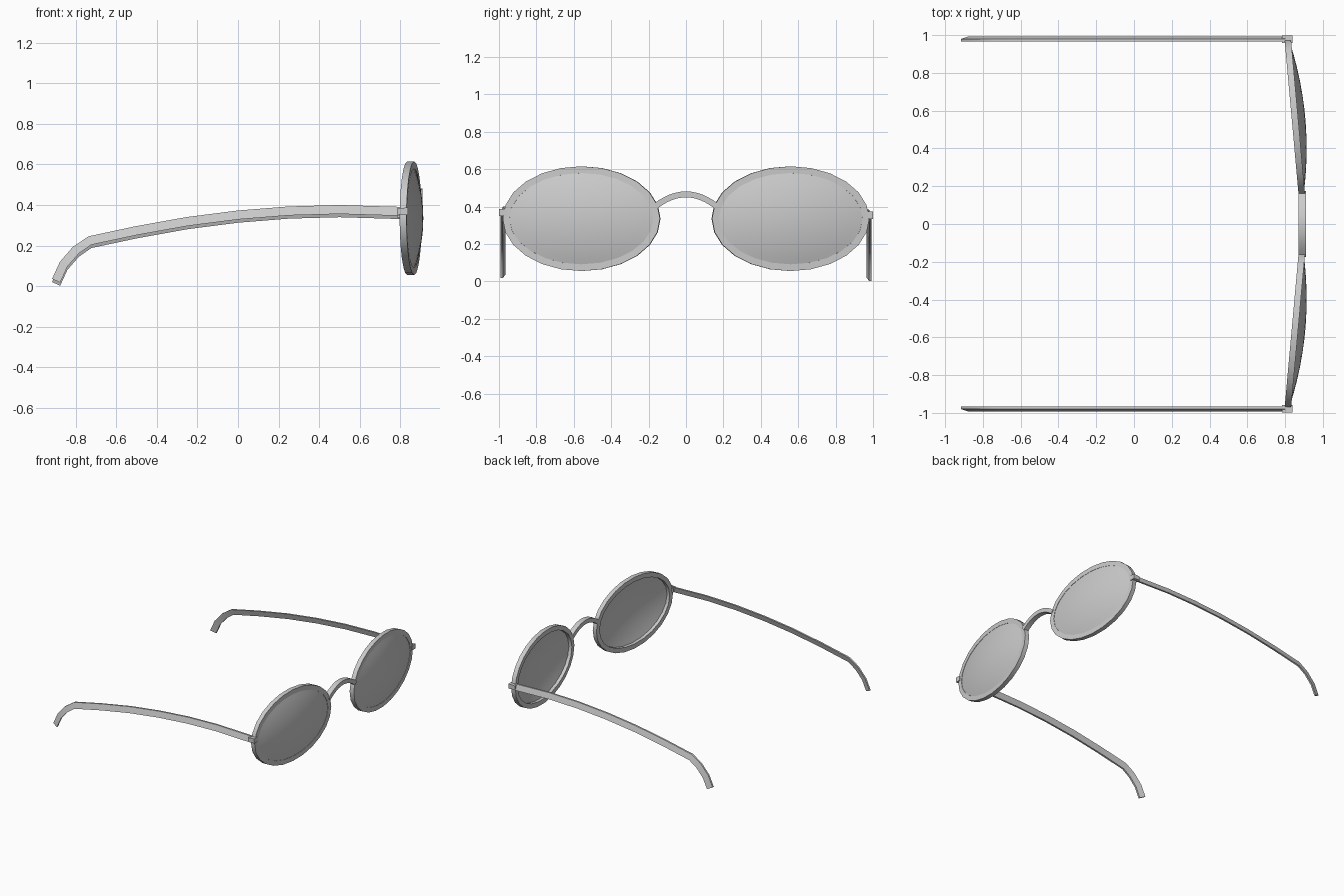
import bpy, bmesh, math
from mathutils import Vector

cube = bpy.data.objects.get("Cube")
if cube:
    bpy.data.objects.remove(cube)

grey = bpy.data.materials.new("plain_grey")
grey.use_nodes = True
grey.diffuse_color = (0.6, 0.6, 0.6, 1)
grey.node_tree.nodes["Principled BSDF"].inputs["Base Color"].default_value = (0.6, 0.6, 0.6, 1)

TILT = math.atan2(0.075, 0.83)
RIM_A, RIM_B, RIM_W = 0.422, 0.28, 0.036


def finish(bm, name, angle=30):
    bmesh.ops.recalc_face_normals(bm, faces=bm.faces)
    mesh = bpy.data.meshes.new(name)
    bm.to_mesh(mesh)
    bm.free()
    obj = bpy.data.objects.new(name, mesh)
    bpy.context.collection.objects.link(obj)
    mesh.materials.append(grey)
    bpy.ops.object.select_all(action='DESELECT')
    obj.select_set(True)
    bpy.context.view_layer.objects.active = obj
    bpy.ops.object.shade_smooth_by_angle(angle=math.radians(angle))
    return obj


def skin(bm, loops, closed=False):
    """Join equal rings of points with quads; returns the vertex rings."""
    rings = [[bm.verts.new(p) for p in loop] for loop in loops]
    n = len(rings[0])
    pairs = list(zip(rings, rings[1:])) + ([(rings[-1], rings[0])] if closed else [])
    for r, q in pairs:
        for i in range(n):
            j = (i + 1) % n
            bm.faces.new((r[i], r[j], q[j], q[i]))
    return rings


def eye_point(side, a, b, d):
    """Place a point of the tilted eyepiece: across, up, forward."""
    x = 0.852 - a * math.sin(TILT) + d * math.cos(TILT)
    y = 0.558 + a * math.cos(TILT) + d * math.sin(TILT)
    return Vector((x, side * y, 0.335 + b))


def ellipse(side, ra, rb, d, n):
    return [eye_point(side, ra * math.cos(2 * math.pi * i / n),
                      rb * math.sin(2 * math.pi * i / n), d) for i in range(n)]


def make_rim(side, name):
    bm = bmesh.new()
    h = 0.017
    inner = (RIM_A - RIM_W, RIM_B - RIM_W)
    skin(bm, [ellipse(side, *r, d, 24) for r, d in
              (((RIM_A, RIM_B), -h), ((RIM_A, RIM_B), h), (inner, h), (inner, -h))], True)
    finish(bm, name)


def make_lens(side, name):
    bm = bmesh.new()
    # thin dome, outer skin then inner skin
    loops = []
    steps = [0.1, 0.3, 0.5, 0.7, 0.85, 1]
    for drop, radii in ((0, steps), (0.006, steps[::-1])):
        for r in radii:
            loops.append(ellipse(side, 0.394 * r, 0.252 * r,
                                 0.012 + 0.043 * (1 - r * r) - drop, 32))
    rings = skin(bm, loops)
    bm.faces.new(rings[0])
    bm.faces.new(rings[-1])
    finish(bm, name, 40)


def sweep(name, path, section):
    """Sweep a section along a path; section(point, normal) gives a ring."""
    bm = bmesh.new()
    loops = []
    for i, p in enumerate(path):
        t = (path[min(i + 1, len(path) - 1)] - path[max(i - 1, 0)]).normalized()
        loops.append(section(p, t))
    rings = skin(bm, loops)
    bm.faces.new(rings[0])
    bm.faces.new(rings[-1])
    finish(bm, name, 25)


# Temple arm centre line: (x, z), hinge to ear tip
ARM = [(0.80, 0.361), (0.5, 0.37), (0.25, 0.363), (0, 0.343), (-0.25, 0.311),
       (-0.5, 0.266), (-0.73, 0.217), (-0.80, 0.169), (-0.86, 0.1), (-0.897, 0.019)]


def make_arm(side, name):
    # slanted section: the outer face leans up, the inner face leans down
    def section(p, t):
        up = Vector((-t.z, 0, t.x))
        if up.z < 0 or t.x < 0:
            up = -up
        out = Vector((0, side, 0))
        return [p + out * o + up * u for o, u in
                ((-0.014, 0.022), (0, 0.022), (0.014, -0.022), (0, -0.022))]
    path = [Vector((x, side * 0.979, z - side * 0.008)) for x, z in ARM]
    sweep(name, path, section)


def make_hinge(side, name):
    bm = bmesh.new()
    bmesh.ops.create_cube(bm, size=1)
    for v in bm.verts:
        # taper toward the arm
        h = 0.038 if v.co.x > 0 else 0.03
        v.co = (0.812 + v.co.x * 0.055, side * (0.979 + v.co.y * 0.04),
                0.361 - side * 0.008 + v.co.z * h)
    finish(bm, name)


for side, word in ((-1, "front"), (1, "back")):
    make_rim(side, word + "_rim")
    make_lens(side, word + "_lens")
    make_arm(side, word + "_arm")
    make_hinge(side, word + "_hinge")


# Arched nose bridge
def bridge_section(p, t):
    up = Vector((0, -t.z, t.y))
    return [p + Vector((f, 0, 0)) + up * u for f, u in
            ((-0.02, -0.016), (0.02, -0.016), (0.02, 0.016), (-0.02, 0.016))]


arch = [Vector((0.89, 0.165 * k / 6, 0.465 - 0.065 * (k / 6) ** 2)) for k in range(-6, 7)]
sweep("nose_bridge", arch, bridge_section)
